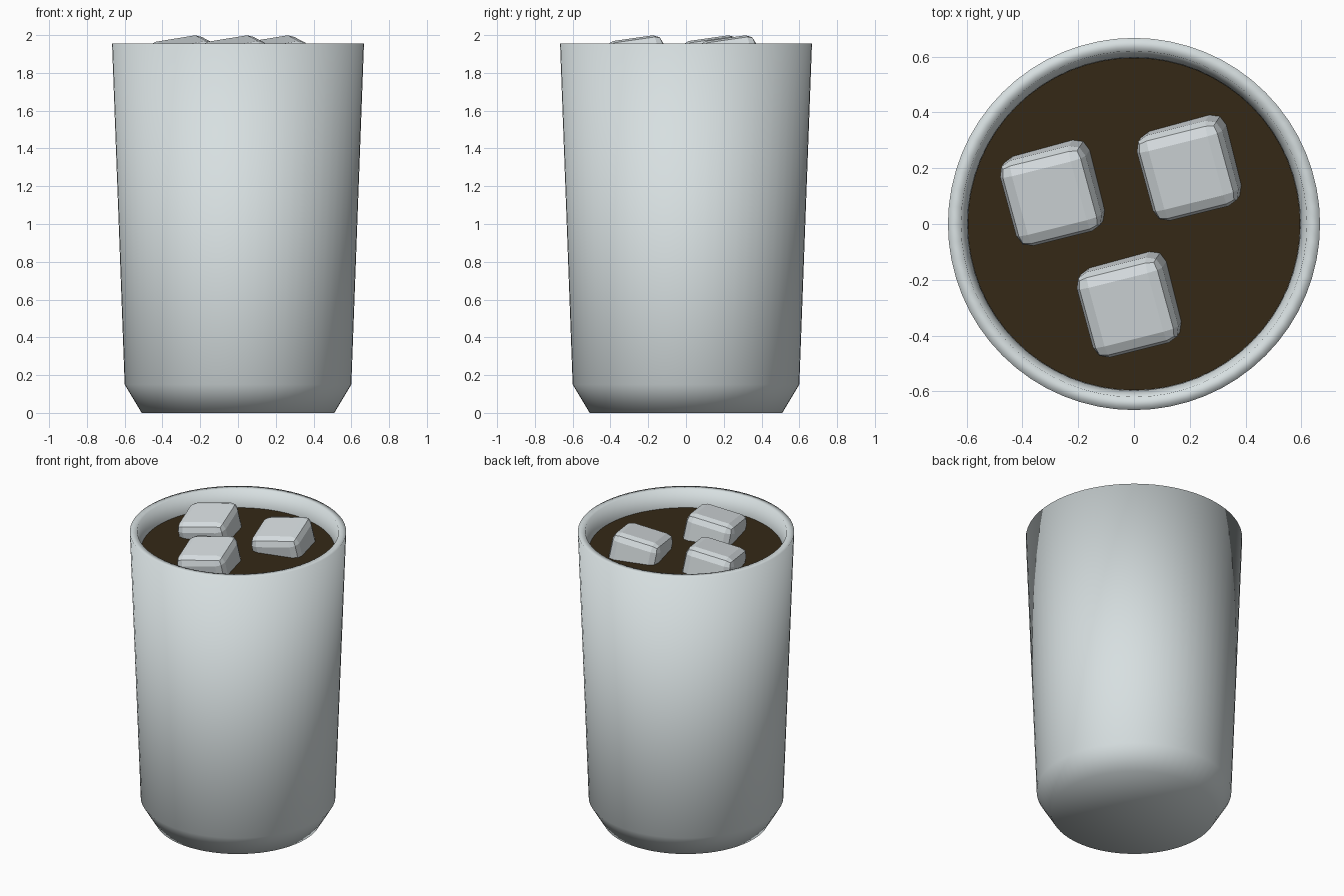
import bpy, bmesh, math
from mathutils import Matrix, Euler

if "Cube" in bpy.data.objects:
    bpy.data.objects.remove(bpy.data.objects["Cube"])


def material(name, rgb):
    m = bpy.data.materials.new(name)
    m.diffuse_color = (*rgb, 1)
    m.use_nodes = True
    m.node_tree.nodes["Principled BSDF"].inputs["Base Color"].default_value = m.diffuse_color
    return m


glass_mat = material("pale glass", (0.68, 0.74, 0.75))
drink_mat = material("dark brown drink", (0.035, 0.022, 0.008))
ice_mat = material("pale ice", (0.68, 0.73, 0.75))


def finish(bm, name, mat, smooth):
    bmesh.ops.recalc_face_normals(bm, faces=bm.faces)
    for f in bm.faces:
        f.smooth = smooth
    mesh = bpy.data.meshes.new(name)
    bm.to_mesh(mesh)
    bm.free()
    mesh.materials.append(mat)
    ob = bpy.data.objects.new(name, mesh)
    bpy.context.collection.objects.link(ob)
    return ob


def lathe(name, profile, mat, smooth=True, steps=64):
    bm = bmesh.new()
    vs = [bm.verts.new((r, 0, z)) for r, z in profile]
    es = [bm.edges.new(p) for p in zip(vs, vs[1:])]
    bmesh.ops.spin(bm, geom=vs + es, axis=(0, 0, 1), cent=(0, 0, 0),
                   angle=math.tau, steps=steps)
    bmesh.ops.remove_doubles(bm, verts=bm.verts, dist=1e-4)
    return finish(bm, name, mat, smooth)


# Tumbler: chamfered foot, tapered wall, flat rim, inner wall and floor
lathe("cup", [(0, 0), (0.51, 0), (0.60, 0.15), (0.667, 1.955),
              (0.62, 1.955), (0.597, 1.84), (0.55, 0.1), (0, 0.1)], glass_mat)

# Drink surface with a shallow body
lathe("drink", [(0, 1.84), (0.596, 1.84), (0.58, 1.3), (0, 1.3)], drink_mat, False)

# Three tilted ice cubes with rounded edges
tilt = Euler((math.radians(8), math.radians(-9), math.radians(14))).to_matrix().to_4x4()
for i, (x, y) in enumerate([(-0.285, 0.12), (0.205, 0.21), (-0.01, -0.28)]):
    bm = bmesh.new()
    bmesh.ops.create_cube(bm, size=0.32)
    bmesh.ops.bevel(bm, geom=bm.edges[:], offset=0.05, segments=2,
                    profile=0.5, affect='EDGES')
    bm.transform(Matrix.Translation((x, y, 1.81)) @ tilt)
    finish(bm, f"ice_cube_{i + 1}", ice_mat, False)
